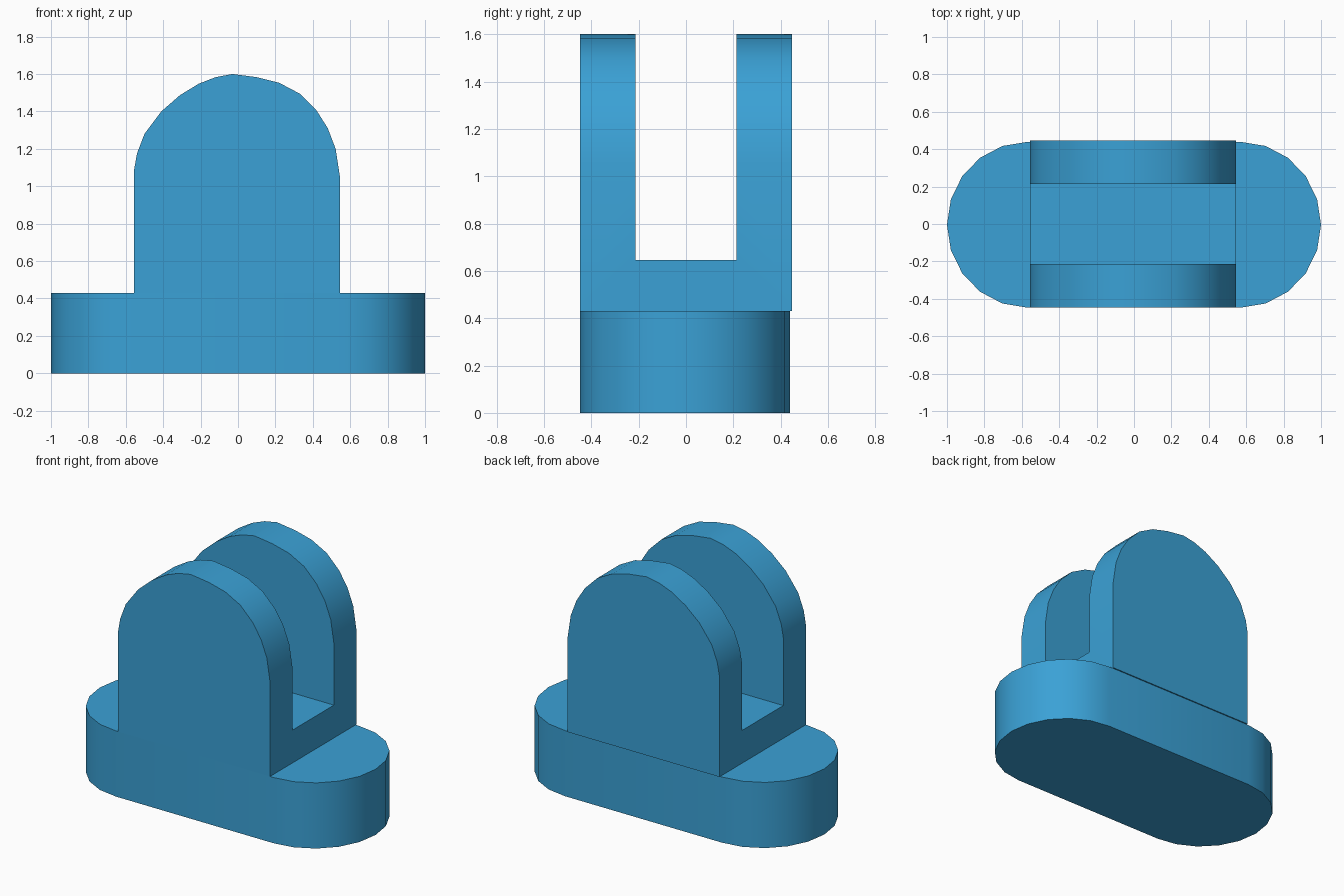
import bpy
import bmesh
import math

cube = bpy.data.objects.get("Cube")
if cube:
    bpy.data.objects.remove(cube, do_unlink=True)

# Single blue material
blue = bpy.data.materials.new("blue")
blue.use_nodes = True
color = (0.043, 0.358, 0.672, 1.0)
blue.diffuse_color = color
blue.node_tree.nodes["Principled BSDF"].inputs["Base Color"].default_value = color


def extrude_profile(name, points, offset):
    """Close a 3D outline into a face and extrude it into a solid."""
    bm = bmesh.new()
    face = bm.faces.new([bm.verts.new(p) for p in points])
    result = bmesh.ops.extrude_face_region(bm, geom=[face], use_keep_orig=True)
    moved = [g for g in result["geom"] if isinstance(g, bmesh.types.BMVert)]
    bmesh.ops.translate(bm, verts=moved, vec=offset)
    bmesh.ops.recalc_face_normals(bm, faces=bm.faces)
    mesh = bpy.data.meshes.new(name)
    bm.to_mesh(mesh)
    bm.free()
    mesh.materials.append(blue)
    obj = bpy.data.objects.new(name, mesh)
    bpy.context.collection.objects.link(obj)
    return obj


def activate(obj):
    bpy.ops.object.select_all(action="DESELECT")
    obj.select_set(True)
    bpy.context.view_layer.objects.active = obj


BASE_TOP, SLOT_FLOOR = 0.43, 0.645
FRONT, BACK, SLOT_HALF = -0.447, 0.447, 0.214

# Base plate: rounded-end slab, slightly narrower than the fork at the back
STEPS, base_back = 10, 0.439
mid_y, half_y = (FRONT + base_back) / 2, (base_back - FRONT) / 2
outline = []
for side, start in ((1, -90), (-1, 90)):
    for i in range(STEPS + 1):
        a = math.radians(start + 180 * i / STEPS)
        outline.append((side * 0.57 + 0.43 * math.cos(a),
                        mid_y + half_y * math.sin(a), 0))
base = extrude_profile("base_plate", outline, (0, 0, BASE_TOP))

# Fork: arched block with a slot cut through it from side to side
arch = [(-0.555, BASE_TOP), (0.545, BASE_TOP), (0.545, 1.05), (0.522, 1.2),
        (0.48, 1.31), (0.42, 1.405), (0.33, 1.495), (0.22, 1.553),
        (0.1, 1.583), (-0.03, 1.6), (-0.12, 1.583), (-0.21, 1.548),
        (-0.31, 1.487), (-0.41, 1.4), (-0.5, 1.28), (-0.54, 1.175),
        (-0.555, 1.09)]
fork = extrude_profile("fork", [(x, FRONT, z) for x, z in arch],
                       (0, BACK - FRONT, 0))

slot = [(-1, -SLOT_HALF, SLOT_FLOOR), (-1, SLOT_HALF, SLOT_FLOOR),
        (-1, SLOT_HALF, 2), (-1, -SLOT_HALF, 2)]
cutter = extrude_profile("slot_cutter", slot, (2, 0, 0))
cutter.hide_render = True

cut = fork.modifiers.new("slot", "BOOLEAN")
cut.operation = "DIFFERENCE"
cut.solver = "EXACT"
cut.object = cutter
activate(fork)
bpy.ops.object.modifier_apply(modifier=cut.name)
bpy.data.objects.remove(cutter, do_unlink=True)

# Smooth the rounded sides, keep the rims sharp
for obj in (base, fork):
    activate(obj)
    bpy.ops.object.shade_smooth_by_angle(angle=math.radians(35))
